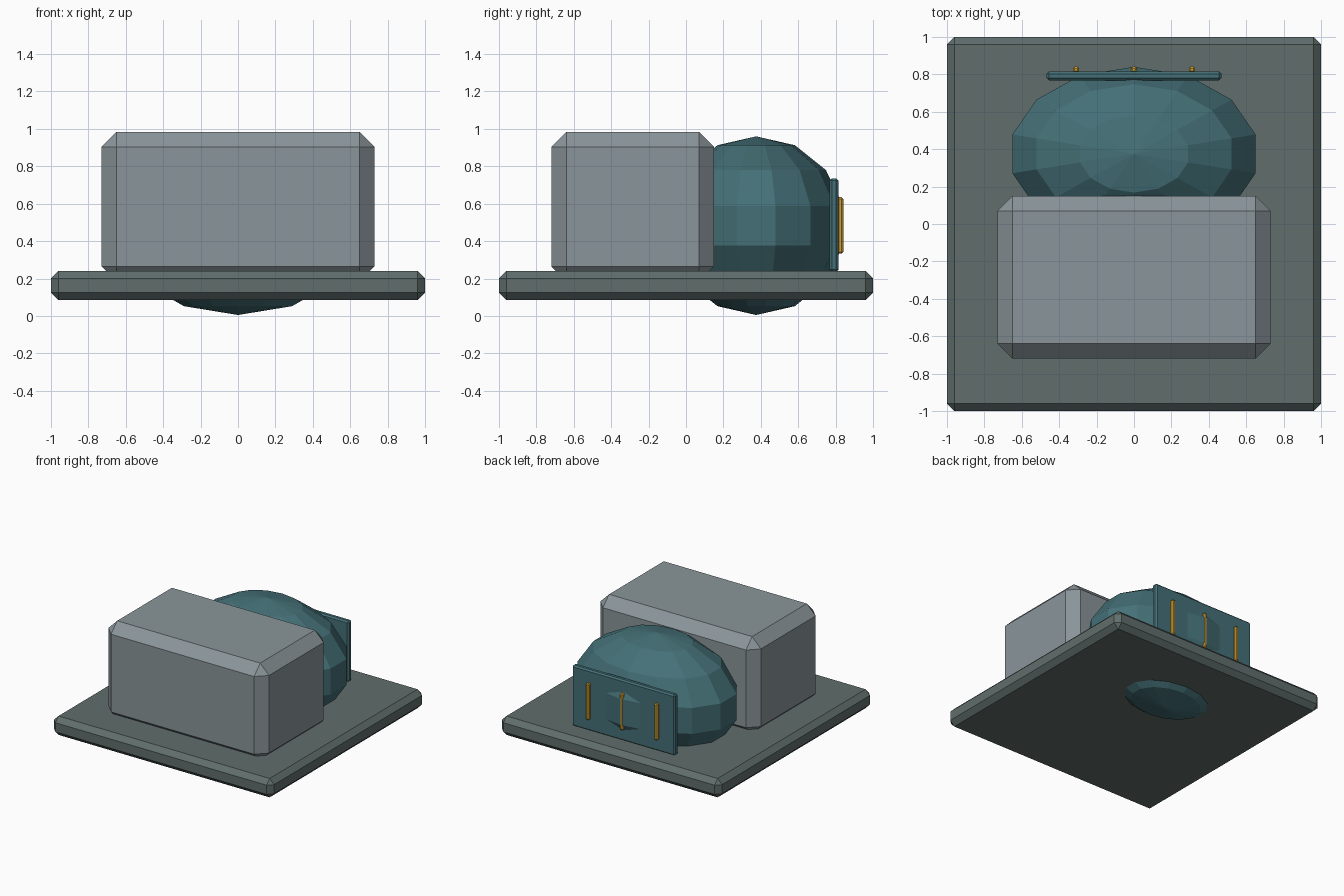
import bpy
import bmesh
from mathutils import Matrix, Vector

cube = bpy.data.objects.get("Cube")
if cube:
    bpy.data.objects.remove(cube, do_unlink=True)


def material(name, rgb):
    mat = bpy.data.materials.new(name)
    mat.use_nodes = True
    color = (*rgb, 1)
    mat.diffuse_color = color
    mat.node_tree.nodes["Principled BSDF"].inputs["Base Color"].default_value = color
    return mat


def add_object(name, bm, mat):
    mesh = bpy.data.meshes.new(name)
    bm.to_mesh(mesh)
    bm.free()
    mesh.materials.append(mat)
    obj = bpy.data.objects.new(name, mesh)
    bpy.context.collection.objects.link(obj)
    return obj


def chamfered_box(name, low, high, chamfer, mat):
    """Box between two corners with a single flat chamfer on every edge."""
    low, high = Vector(low), Vector(high)
    bm = bmesh.new()
    bmesh.ops.create_cube(bm, size=1)
    bmesh.ops.scale(bm, vec=high - low, verts=bm.verts)
    bmesh.ops.translate(bm, vec=(low + high) / 2, verts=bm.verts)
    obj = add_object(name, bm, mat)
    bevel = obj.modifiers.new("chamfer", "BEVEL")
    bevel.width = chamfer
    bevel.segments = 1
    bevel.limit_method = "NONE"
    return obj


slate = material("slate_green", (0.115, 0.155, 0.15))
grey = material("pale_grey", (0.255, 0.30, 0.32))
teal = material("deep_teal", (0.058, 0.162, 0.185))
gold = material("gold", (0.65, 0.36, 0.03))

# Base slab and main block
chamfered_box("base_slab", (-1, -1, 0.085), (1, 1, 0.24), 0.04, slate)
chamfered_box("main_block", (-0.73, -0.72, 0.185), (0.73, 0.15, 0.983), 0.08, grey)

# Faceted dome, reaching through the slab
bm = bmesh.new()
bmesh.ops.create_uvsphere(bm, u_segments=14, v_segments=7, radius=1)
bmesh.ops.transform(
    bm,
    matrix=Matrix.Translation((0, 0.375, 0.4825)) @ Matrix.Diagonal((0.684, 0.477, 0.4775, 1)),
    verts=bm.verts,
)
add_object("dome", bm, teal)

# Back plate with three vertical bars, the middle one sunk in the dome
chamfered_box("back_plate", (-0.467, 0.768, 0.235), (0.467, 0.815, 0.735), 0.012, teal)
for name, x in (("right_bar", -0.31), ("middle_bar", 0), ("left_bar", 0.31)):
    chamfered_box(name, (x - 0.016, 0.81, 0.333), (x + 0.016, 0.841, 0.635), 0.009, gold)
